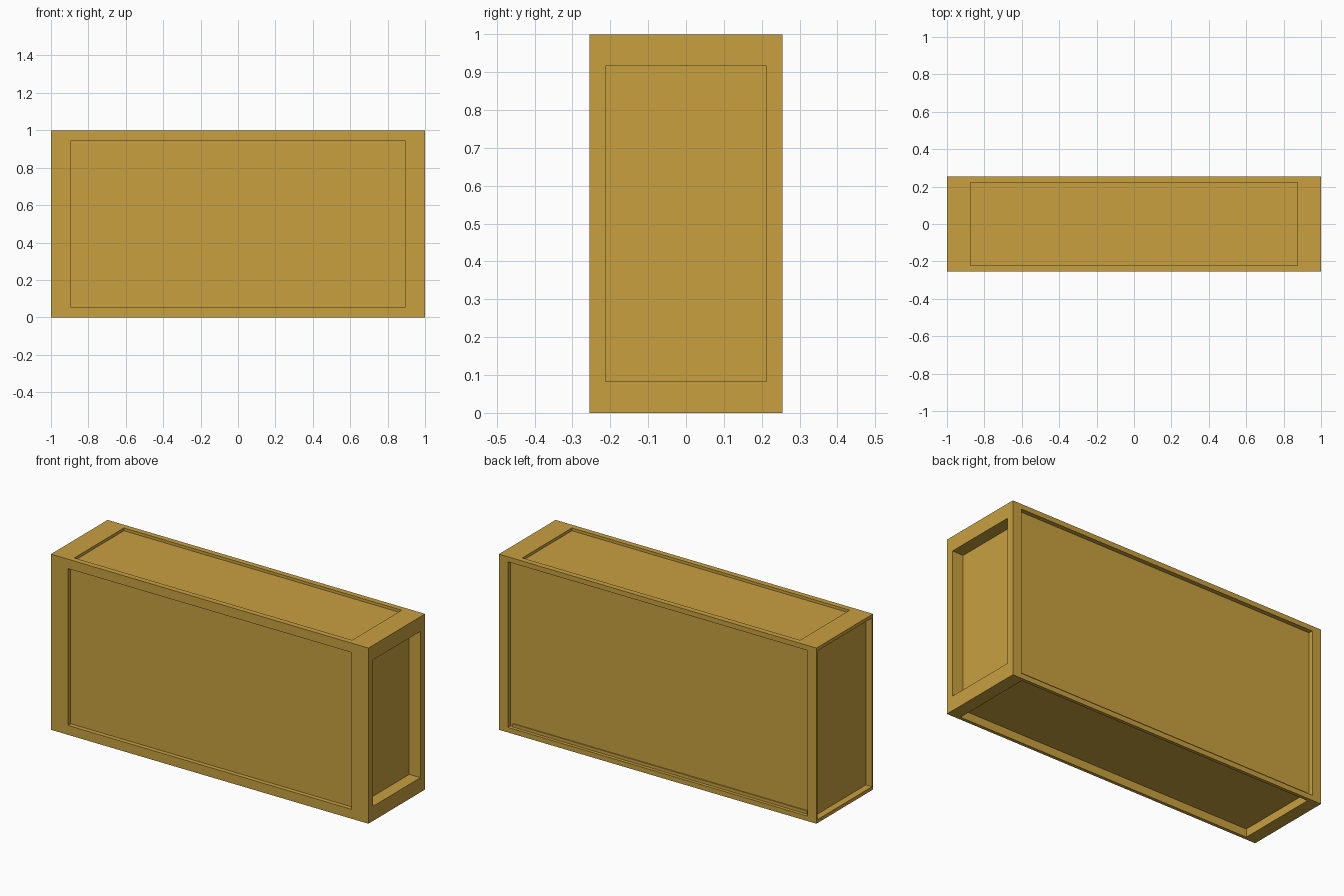
import bpy
import bmesh
from mathutils import Vector

cube = bpy.data.objects.get("Cube")
if cube:
    bpy.data.objects.remove(cube, do_unlink=True)

SIZE = Vector((2.0, 0.51, 1.0))

# Each side: outward normal, scale of the recess outline, recess depth
RECESSES = [
    ((0, -1, 0), 0.893, 0.025),   # front
    ((0, 1, 0), 0.943, 0.025),    # back
    ((1, 0, 0), 0.833, 0.07),     # left end
    ((-1, 0, 0), 0.96, 0.038),    # right end
    ((0, 0, 1), 0.875, 0.016),    # top
    ((0, 0, -1), 0.927, 0.046),   # bottom
]


def make_material(name, color):
    mat = bpy.data.materials.new(name)
    mat.use_nodes = True
    mat.diffuse_color = color
    mat.node_tree.nodes["Principled BSDF"].inputs["Base Color"].default_value = color
    return mat


def extrude(bm, face):
    return bmesh.ops.extrude_discrete_faces(bm, faces=[face])["faces"][0]


def recess(bm, normal, scale, depth):
    """Inset the side facing normal in proportion, then push it inward."""
    normal = Vector(normal)
    side = max(bm.faces, key=lambda f: f.normal.dot(normal) * 10
               + f.calc_center_median().dot(normal))
    panel = extrude(bm, side)
    center = panel.calc_center_median()
    for v in panel.verts:
        v.co = center + (v.co - center) * scale
    floor = extrude(bm, panel)
    for v in floor.verts:
        v.co -= normal * depth
    bm.normal_update()


# Solid block with a recessed panel in every side
bm = bmesh.new()
bmesh.ops.create_cube(bm, size=1.0)
bmesh.ops.scale(bm, vec=SIZE, verts=bm.verts)
bmesh.ops.translate(bm, vec=(0, 0, SIZE.z / 2), verts=bm.verts)
bm.normal_update()
for normal, scale, depth in RECESSES:
    recess(bm, normal, scale, depth)

mesh = bpy.data.meshes.new("panelled_block")
bm.to_mesh(mesh)
bm.free()
mesh.materials.append(make_material("ochre", (0.578, 0.352, 0.051, 1.0)))
block = bpy.data.objects.new("panelled_block", mesh)
bpy.context.collection.objects.link(block)
